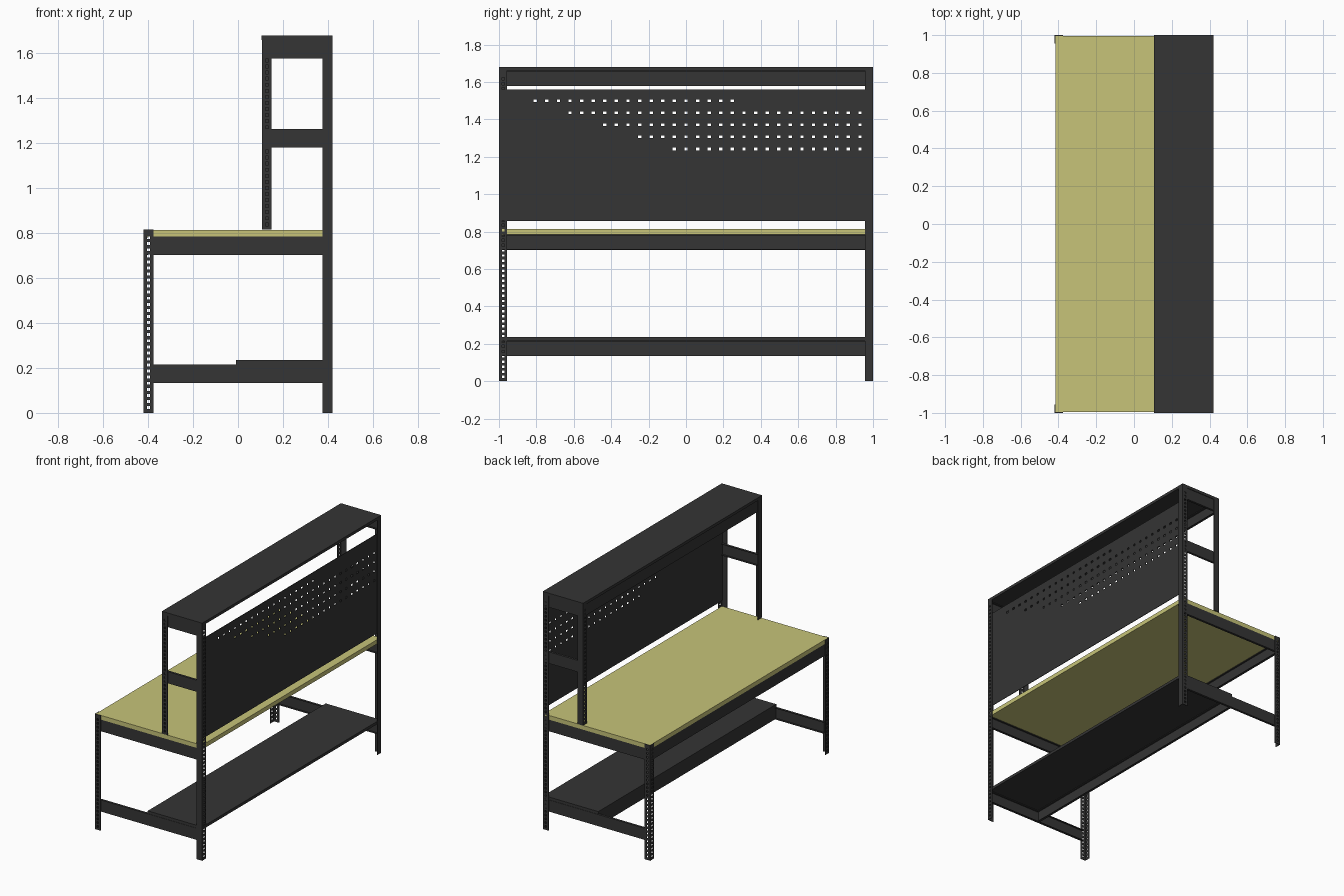
import bpy, bmesh

if "Cube" in bpy.data.objects:
    bpy.data.objects.remove(bpy.data.objects["Cube"])

def material(name, col):
    m = bpy.data.materials.new(name)
    m.diffuse_color = (*col, 1)
    m.use_nodes = True
    m.node_tree.nodes["Principled BSDF"].inputs["Base Color"].default_value = m.diffuse_color
    return m

STEEL = material("black_steel", (0.035, 0.035, 0.035))
WOOD = material("olive_board", (0.57, 0.55, 0.19))
T = 0.004       # sheet thickness
W = 0.042       # post flange width

def finish(name, bm, mat, thick=None):
    bmesh.ops.recalc_face_normals(bm, faces=bm.faces)
    me = bpy.data.meshes.new(name)
    bm.to_mesh(me)
    bm.free()
    me.materials.append(mat)
    ob = bpy.data.objects.new(name, me)
    bpy.context.collection.objects.link(ob)
    if thick:
        mod = ob.modifiers.new("sheet", 'SOLIDIFY')
        mod.thickness = thick
        mod.offset = 0
        mod.use_even_offset = True
    return ob

def box(name, x, y, z, mat):
    bm = bmesh.new()
    bmesh.ops.create_cube(bm, size=1)
    for v in bm.verts:
        for i, (a, b) in enumerate((x, y, z)):
            v.co[i] = a if v.co[i] < 0 else b
    return finish(name, bm, mat)

def sheet(name, path, zs, is_hole, thick=T):
    """Upright sheet along a plan path (x, y), leaving out the hole cells."""
    bm = bmesh.new()
    g = [[bm.verts.new((x, y, z)) for z in zs] for x, y in path]
    for i in range(len(path) - 1):
        for j in range(len(zs) - 1):
            if not is_hole(i, j):
                bm.faces.new((g[i][j], g[i + 1][j], g[i + 1][j + 1], g[i][j + 1]))
    return finish(name, bm, STEEL, thick)

def post(name, x, y, sx, sy, z0, z1, holed):
    """Angle post with its corner at x, y and flanges running inward."""
    x += sx * T / 2
    y += sy * T / 2
    steps = (W, 0.027, 0.014)
    path = [(x + sx * s, y) for s in steps] + [(x, y)]
    path += [(x, y + sy * s) for s in reversed(steps)]
    cols = [c for c, flange in ((1, "x"), (4, "y")) if flange in holed]
    n = int((z1 - z0 - 0.02) / 0.027)
    zs = [z0]
    for k in range(n):
        c = z0 + 0.024 + k * 0.027
        zs += [c - 0.0065, c + 0.0065]
    zs.append(z1)
    return sheet(name, path, zs, lambda i, j: i in cols and j % 2 == 1)

def channel(name, a, b, axis, pos, inward, z0, h=0.082, lip=0.014):
    """C-section beam from a to b along an axis, with lips turned inward."""
    prof = [(inward * lip, z0 + T / 2), (0, z0 + T / 2),
            (0, z0 + h - T / 2), (inward * lip, z0 + h - T / 2)]
    bm = bmesh.new()
    ends = []
    for t in (a, b):
        ends.append([bm.verts.new((t, pos + d, z) if axis == "x" else (pos + d, t, z))
                     for d, z in prof])
    for i in range(3):
        bm.faces.new((ends[0][i], ends[1][i], ends[1][i + 1], ends[0][i + 1]))
    return finish(name, bm, STEEL, T)

# Posts at both ends
for side, y, sy in (("left", -1, 1), ("right", 1, -1)):
    post("front_leg_" + side, -0.42, y, 1, sy, 0, 0.815, "xy")
    post("rear_post_" + side, 0.42, y, -1, sy, 0, 1.66, "y" if y < 0 else "x")
    post("shelf_post_" + side, 0.106, y, 1, sy, 0.815, 1.66, "x" if y < 0 else "y")
    # Cross beams between the posts
    yb = y + sy * (T * 1.5)
    channel("lower_cross_beam_" + side, -0.385, 0.414, "x", yb, sy, 0.134)
    channel("worktop_cross_beam_" + side, -0.385, 0.414, "x", yb, sy, 0.702)
    channel("middle_cross_beam_" + side, 0.112, 0.414, "x", yb, sy, 1.181)
    channel("top_cross_beam_" + side, 0.112, 0.414, "x", yb, sy, 1.578)

# Long beams under the front edge of each level
channel("lower_shelf_beam", -0.99, 0.99, "y", -0.008, 1, 0.134)
channel("worktop_front_beam", -0.99, 0.99, "y", -0.414, 1, 0.702)
channel("top_shelf_beam", -0.99, 0.99, "y", 0.112, 1, 1.578)

# Boards
box("worktop", (-0.416, 0.416), (-0.996, 0.996), (0.784, 0.814), WOOD)
box("lower_shelf", (-0.01, 0.416), (-0.994, 0.994), (0.216, 0.236), STEEL)
box("top_shelf", (0.105, 0.42), (-1, 1), (1.66, 1.68), STEEL)

# Perforated back panel, rows starting in a staircase
S = 0.009
ys = [0.994]
for k in range(29):
    c = 0.93 - 0.062 * k
    ys += [c + S, c - S]
ys.append(-0.994)
zs = [0.857]
for r in range(5):
    c = 1.242 + 0.0645 * r
    zs += [c - S * 0.8, c + S * 0.8]
zs.append(1.56)
ranges = [(0, 16), (0, 19), (0, 22), (0, 25), (11, 28)]

def peg_hole(i, j):
    if i % 2 == 0 or j % 2 == 0:
        return False
    lo, hi = ranges[j // 2]
    return lo <= i // 2 <= hi

sheet("back_panel", [(0.412, y) for y in ys], zs, peg_hole)
